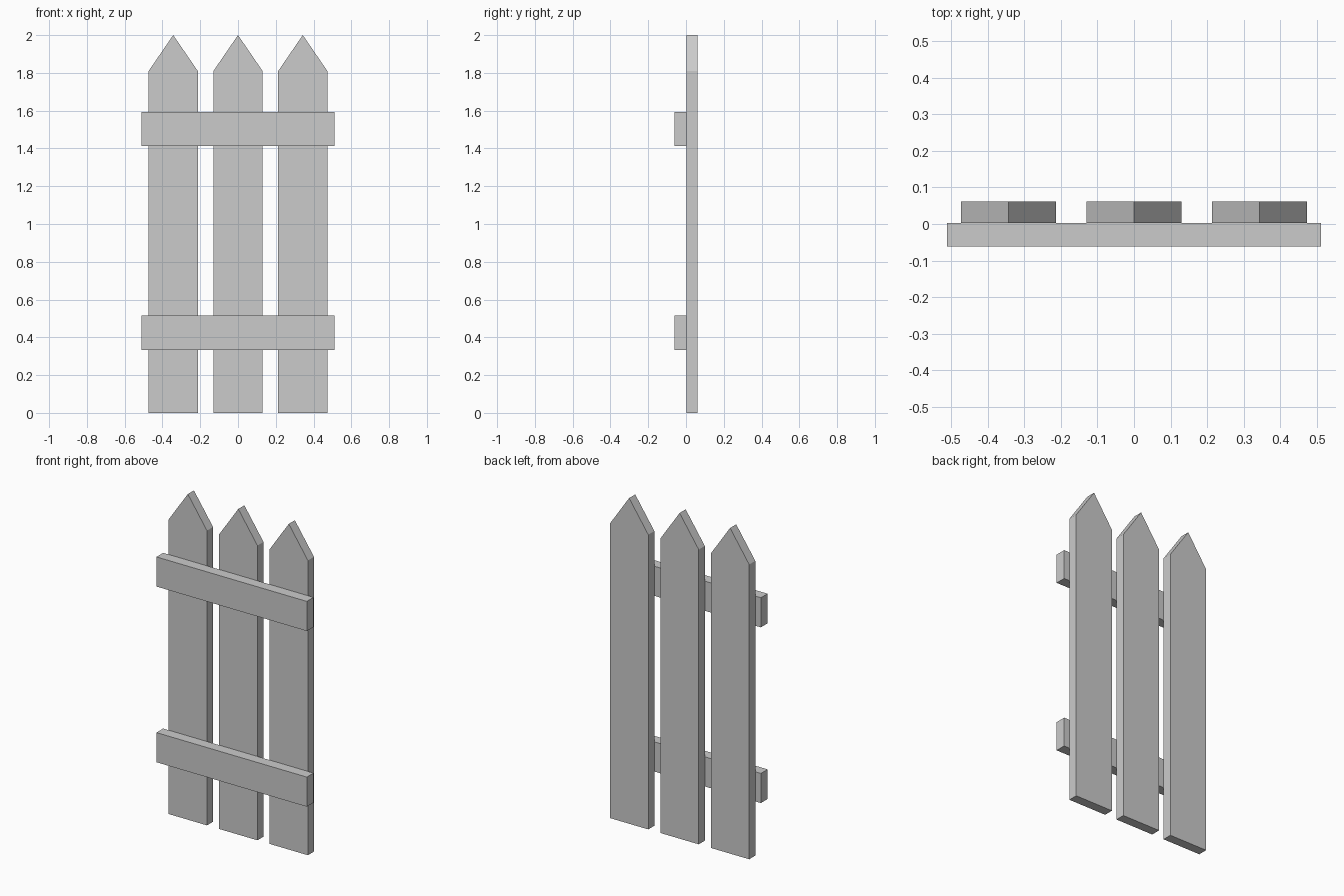
import bpy
import bmesh

cube = bpy.data.objects.get("Cube")
if cube:
    bpy.data.objects.remove(cube, do_unlink=True)

# Single plain grey for the whole fence
grey = bpy.data.materials.new("light_grey")
grey.use_nodes = True
colour = (0.6, 0.6, 0.6, 1)
grey.diffuse_color = colour
grey.node_tree.nodes["Principled BSDF"].inputs["Base Color"].default_value = colour

FRONT, JOIN, BACK = -0.062, 0.003, 0.062


def board(name, outline, y0, y1):
    """Extrude an outline in the xz plane from y0 to y1."""
    bm = bmesh.new()
    face = bm.faces.new([bm.verts.new((x, y0, z)) for x, z in outline])
    result = bmesh.ops.extrude_face_region(bm, geom=[face])
    moved = [v for v in result["geom"] if isinstance(v, bmesh.types.BMVert)]
    bmesh.ops.translate(bm, verts=moved, vec=(0, y1 - y0, 0))
    bmesh.ops.recalc_face_normals(bm, faces=bm.faces)
    mesh = bpy.data.meshes.new(name)
    bm.to_mesh(mesh)
    bm.free()
    mesh.materials.append(grey)
    obj = bpy.data.objects.new(name, mesh)
    bpy.context.collection.objects.link(obj)
    return obj


# Pointed pickets
half, shoulder, tip = 0.13, 1.81, 2.0
for name, x in (("right_picket", -0.343), ("middle_picket", 0), ("left_picket", 0.343)):
    outline = [(x - half, 0), (x + half, 0), (x + half, shoulder),
               (x, tip), (x - half, shoulder)]
    board(name, outline, JOIN, BACK)

# Cross rails on the front
reach = 0.511
for name, low, high in (("lower_rail", 0.333, 0.515), ("upper_rail", 1.412, 1.594)):
    outline = [(-reach, low), (reach, low), (reach, high), (-reach, high)]
    board(name, outline, FRONT, JOIN)
